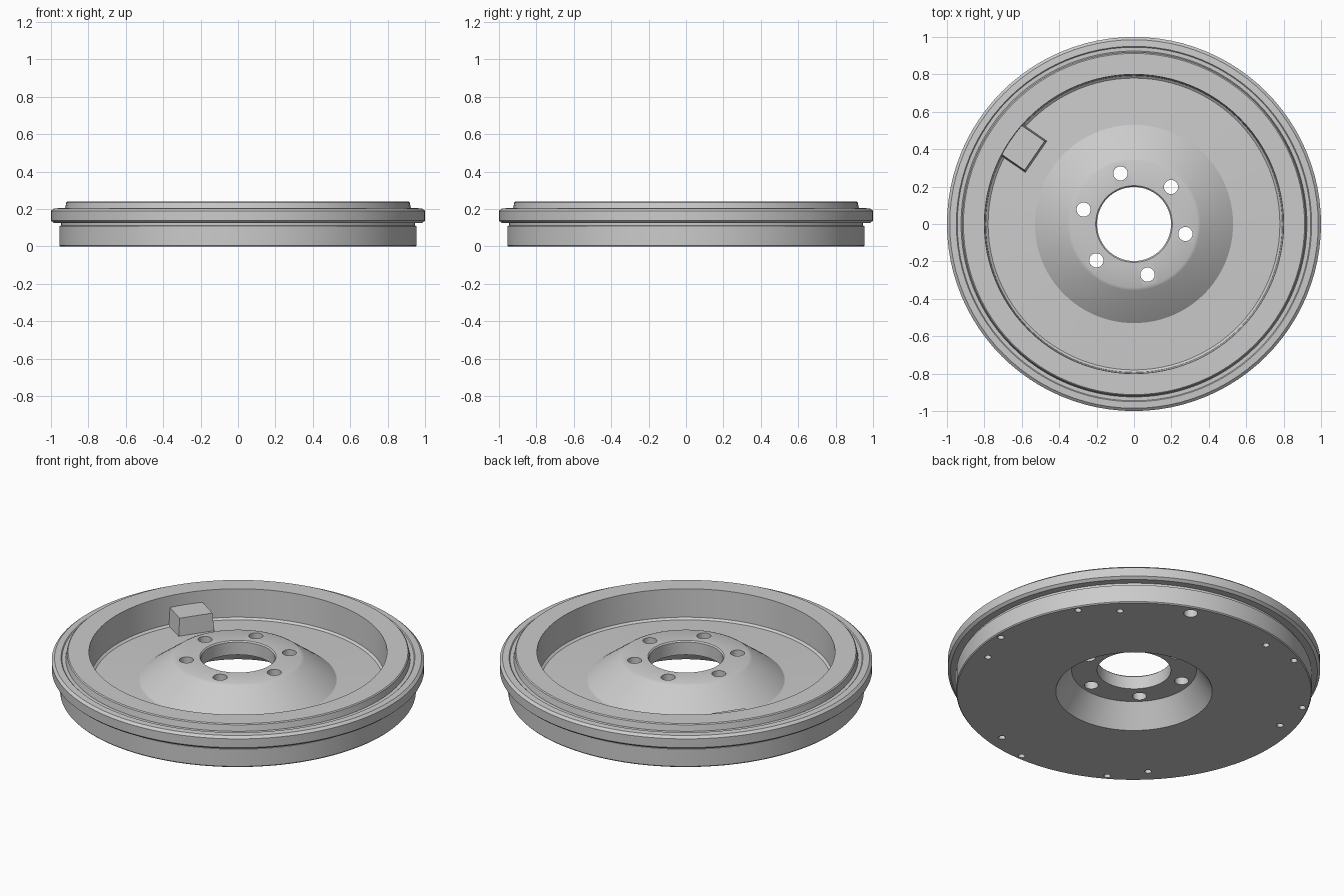
import bpy, bmesh
from math import radians, cos, sin
from mathutils import Matrix, Vector

if "Cube" in bpy.data.objects:
    bpy.data.objects.remove(bpy.data.objects["Cube"])

SEGMENTS = 96


def make_object(name, bm):
    bmesh.ops.recalc_face_normals(bm, faces=bm.faces[:])
    mesh = bpy.data.meshes.new(name)
    bm.to_mesh(mesh)
    bm.free()
    obj = bpy.data.objects.new(name, mesh)
    bpy.context.collection.objects.link(obj)
    return obj


def revolve(name, profile):
    """Spin a closed (radius, z) profile around the z axis."""
    bm = bmesh.new()
    verts = [bm.verts.new((r, 0, z)) for r, z in profile]
    edges = [bm.edges.new((verts[i], verts[(i + 1) % len(verts)]))
             for i in range(len(verts))]
    bmesh.ops.spin(bm, geom=verts + edges, axis=(0, 0, 1), cent=(0, 0, 0),
                   angle=radians(360), steps=SEGMENTS, use_merge=True)
    bmesh.ops.remove_doubles(bm, verts=bm.verts[:], dist=1e-5)
    return make_object(name, bm)


def add_hole(bm, polar_radius, angle, radius, z0, z1):
    a = radians(angle)
    place = Matrix.Translation((polar_radius * cos(a), polar_radius * sin(a), (z0 + z1) / 2))
    bmesh.ops.create_cone(bm, cap_ends=True, segments=24, radius1=radius,
                          radius2=radius, depth=z1 - z0, matrix=place)


def apply_boolean(target, tool, operation):
    mod = target.modifiers.new(operation.lower(), 'BOOLEAN')
    mod.operation = operation
    mod.solver = 'EXACT'
    mod.object = tool
    bpy.ops.object.select_all(action='DESELECT')
    bpy.context.view_layer.objects.active = target
    target.select_set(True)
    bpy.ops.object.modifier_apply(modifier=mod.name)
    bpy.data.objects.remove(tool, do_unlink=True)


# Flywheel body: recessed underside, stepped outer band, rim, web and raised hub
flywheel = revolve("flywheel", [
    (0.42, 0.0), (0.95, 0.0), (0.955, 0.006),            # underside
    (0.955, 0.108), (0.945, 0.112), (0.945, 0.125),      # lower band and groove
    (0.985, 0.125), (1.0, 0.138), (1.0, 0.19), (0.985, 0.203),  # outer ring
    (0.95, 0.205), (0.945, 0.20), (0.925, 0.20),         # step inside the ring
    (0.918, 0.235), (0.912, 0.24), (0.80, 0.24),         # raised rim
    (0.793, 0.075), (0.78, 0.065), (0.53, 0.075),        # inner wall and web
    (0.355, 0.205), (0.34, 0.212),                       # cone up to hub
    (0.205, 0.212), (0.198, 0.205),                      # hub face and bore
    (0.198, 0.13), (0.335, 0.13),                        # hub underside
])

# Square pad standing against the inner wall
bm = bmesh.new()
bmesh.ops.create_cube(bm, size=1.0)
for v in bm.verts:
    top = v.co.z > 0
    half = 0.094 if top else 0.104
    inner = 0.645 if top else 0.632
    v.co = Vector((0.82 if v.co.x > 0 else inner,
                   half if v.co.y > 0 else -half,
                   0.172 if top else 0.04))
bm.transform(Matrix.Rotation(radians(145.5), 4, 'Z'))
pad = make_object("wall_pad", bm)
apply_boolean(flywheel, pad, 'UNION')

# Hub bolt holes, blind underside hole pairs and one larger locating hole
bm = bmesh.new()
for angle in (45, 105, 164, 224, 285, 349):
    add_hole(bm, 0.28, angle, 0.038, 0.08, 0.30)
for k in range(6):
    base = 45 + 60 * k
    add_hole(bm, 0.865, base, 0.018, -0.05, 0.10)
    add_hole(bm, 0.92, base - 14 * (-1) ** k, 0.018, -0.05, 0.10)
add_hole(bm, 0.89, 70, 0.038, -0.05, 0.10)
holes = make_object("hole_cutter", bm)
holes.hide_render = True
apply_boolean(flywheel, holes, 'DIFFERENCE')

bpy.ops.object.shade_smooth_by_angle(angle=radians(30))
